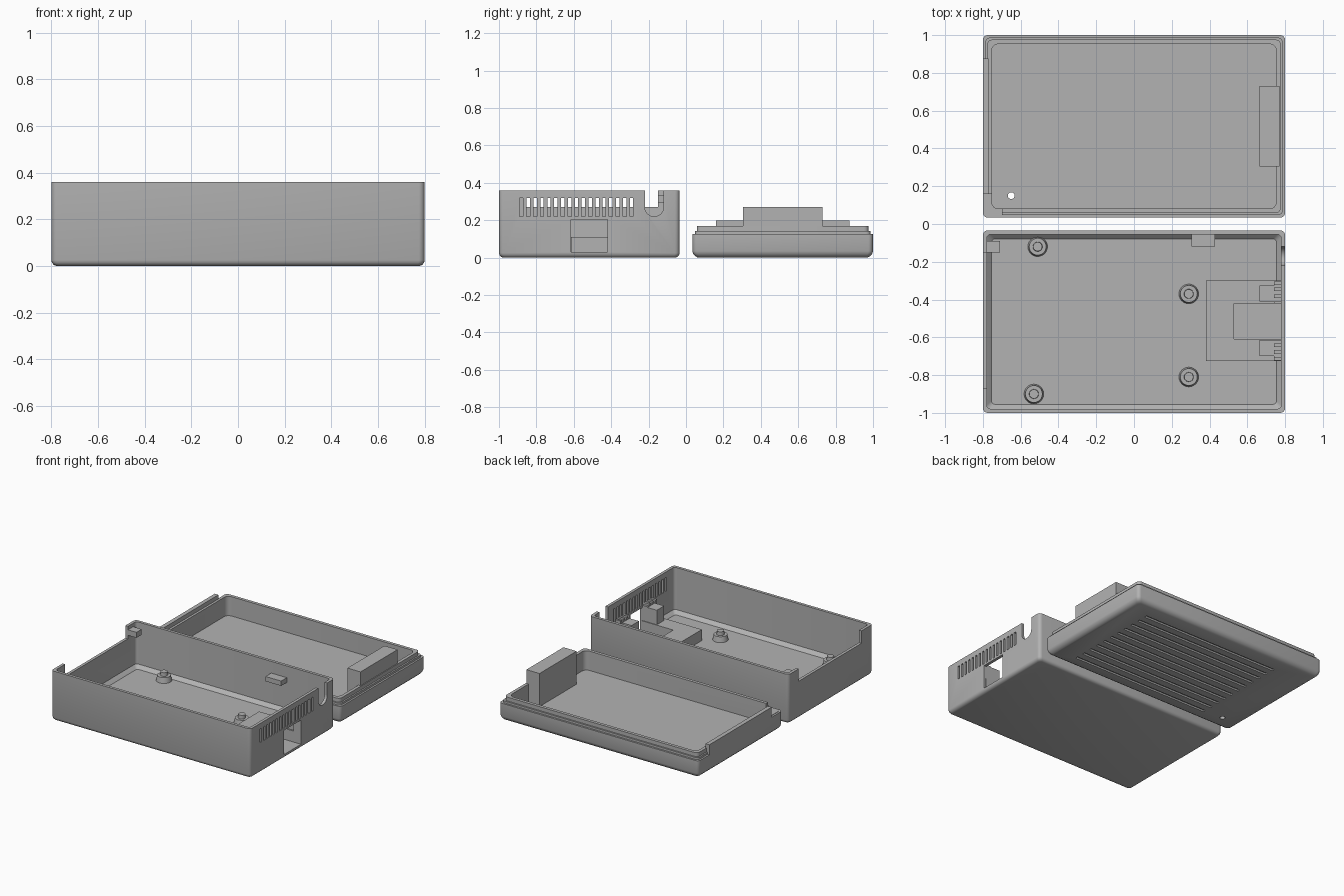
import bpy, bmesh, math

if "Cube" in bpy.data.objects:
    bpy.data.objects.remove(bpy.data.objects["Cube"], do_unlink=True)

grey = bpy.data.materials.new("grey plastic")
grey.use_nodes = True
grey.diffuse_color = (0.45, 0.45, 0.45, 1)
grey.node_tree.nodes["Principled BSDF"].inputs["Base Color"].default_value = (0.45, 0.45, 0.45, 1)


def finish(name, bm):
    bmesh.ops.recalc_face_normals(bm, faces=bm.faces)
    mesh = bpy.data.meshes.new(name)
    bm.to_mesh(mesh)
    bm.free()
    mesh.materials.append(grey)
    obj = bpy.data.objects.new(name, mesh)
    bpy.context.collection.objects.link(obj)
    return obj


def loft(name, cy, rings):
    """Solid through rounded rectangles given as (half x, half y, corner radius, z)."""
    bm = bmesh.new()
    loops = []
    for hx, hy, r, z in rings:
        loop = []
        for k, (sx, sy) in enumerate([(1, 1), (-1, 1), (-1, -1), (1, -1)]):
            for step in range(5):
                a = math.pi / 2 * (k + step / 4)
                loop.append(bm.verts.new((sx * (hx - r) + r * math.cos(a),
                                          cy + sy * (hy - r) + r * math.sin(a), z)))
        loops.append(loop)
    for low, high in zip(loops, loops[1:]):
        for i in range(len(low)):
            j = (i + 1) % len(low)
            bm.faces.new((low[i], low[j], high[j], high[i]))
    bm.faces.new(loops[0][::-1])
    bm.faces.new(loops[-1])
    return finish(name, bm)


def box(name, x, y, z):
    bm = bmesh.new()
    bmesh.ops.create_cube(bm, size=1)
    for v in bm.verts:
        for i, (a, b) in enumerate((x, y, z)):
            v.co[i] = a if v.co[i] < 0 else b
    return finish(name, bm)


def cylinder(name, at, r1, r2, depth, axis="Z"):
    bm = bmesh.new()
    bmesh.ops.create_cone(bm, cap_ends=True, segments=24, radius1=r1, radius2=r2, depth=depth)
    if axis == "X":
        for v in bm.verts:
            v.co = (v.co.z, v.co.y, v.co.x)
    bmesh.ops.translate(bm, verts=bm.verts, vec=at)
    return finish(name, bm)


def cut(target, cutters):
    """Subtract every cutter from the target, then remove the cutters."""
    for cutter in cutters:
        mod = target.modifiers.new("cut", "BOOLEAN")
        mod.operation, mod.solver, mod.object = "DIFFERENCE", "EXACT", cutter
        bpy.context.view_layer.objects.active = target
        bpy.ops.object.modifier_apply(modifier=mod.name)
        bpy.data.objects.remove(cutter, do_unlink=True)


def vents():
    return [box("vent", (0.7, 0.9), (y - 0.009, y + 0.009), (0.22, 0.32))
            for y in (-0.88 + 0.0368 * i for i in range(17))]


# Case body: open tray
BY, LY = -0.517, 0.517
base = loft("case_body", BY, [(0.778, 0.461, 0.02, 0), (0.79, 0.473, 0.022, 0.005),
                              (0.797, 0.48, 0.024, 0.014), (0.8, 0.483, 0.025, 0.025),
                              (0.8, 0.483, 0.025, 0.36)])
cut(base, [
    loft("hollow", BY, [(0.755, 0.438, 0.02, 0.03), (0.779, 0.462, 0.02, 0.055),
                        (0.779, 0.462, 0.02, 0.5)]),
    box("end_notch", (-0.9, -0.7), (-0.87, -0.15), (0.27, 0.5)),
    box("port_opening", (0.7, 0.9), (-0.615, -0.42), (0.03, 0.205)),
    box("cable_slot", (0.7, 0.9), (-0.22, -0.12), (0.27, 0.5)),
    cylinder("cable_round", (0.8, -0.17, 0.27), 0.05, 0.05, 0.2, "X"),
] + vents())

# Port platform with its channel
platform = box("port_platform", (0.38, 0.785), (-0.725, -0.3), (0.025, 0.11))
cut(platform, [box("channel", (0.53, 0.9), (-0.61, -0.42), (0, 0.2))])

# Port guides either side of the opening, slotted by the vents
for side, y0, y1 in (("front", -0.7, -0.615), ("back", -0.41, -0.325)):
    box("port_block_" + side, (0.665, 0.745), (y0, y1), (0.1, 0.215))
for side, y0, y1 in (("front", -0.725, -0.615), ("back", -0.42, -0.305)):
    guide = box("port_guide_" + side, (0.74, 0.785), (y0, y1), (0.1, 0.235))
    cut(guide, vents())

# Small catches on the walls
box("end_catch", (-0.785, -0.71), (-0.15, -0.09), (0.295, 0.335))
box("back_catch", (0.305, 0.43), (-0.12, -0.05), (0.24, 0.275))

# Board standoffs with pins
for i, (x, y) in enumerate([(-0.51, -0.12), (0.29, -0.37), (0.29, -0.81), (-0.53, -0.9)]):
    cylinder(f"standoff_{i + 1}", (x, y, 0.047), 0.053, 0.045, 0.044)
    cylinder(f"standoff_pin_{i + 1}", (x, y, 0.075), 0.026, 0.024, 0.04)

# Lid: shallow tray with a stepped lip
lid = loft("lid", LY, [(0.77, 0.453, 0.02, 0), (0.785, 0.468, 0.022, 0.008),
                       (0.795, 0.478, 0.024, 0.02), (0.8, 0.483, 0.025, 0.035),
                       (0.8, 0.483, 0.025, 0.127), (0.787, 0.47, 0.025, 0.127),
                       (0.787, 0.47, 0.025, 0.142), (0.776, 0.459, 0.025, 0.142),
                       (0.776, 0.459, 0.025, 0.17)])
cut(lid, [
    loft("lid_hollow", LY, [(0.753, 0.436, 0.035, 0.03), (0.753, 0.436, 0.035, 0.4)]),
    box("catch_gap", (-0.9, -0.7), (0, 0.16), (0.13, 0.4)),
    cylinder("light_hole", (-0.65, 0.15, 0), 0.018, 0.018, 0.2),
] + [box("groove", (-0.5, 0.62), (y - 0.01, y + 0.01), (-0.1, 0.012))
     for y in (0.14 + 0.072 * i for i in range(11))])

# Lid end tab and inner block
box("lid_end_tab", (-0.8, -0.77), (0.16, 0.875), (0.12, 0.2))
box("lid_block", (0.665, 0.77), (0.305, 0.73), (0.025, 0.27))

# Smooth rounded corners, keep edges crisp
for obj in list(bpy.context.scene.objects):
    if obj.type == "MESH":
        bpy.ops.object.select_all(action="DESELECT")
        obj.select_set(True)
        bpy.context.view_layer.objects.active = obj
        bpy.ops.object.shade_smooth_by_angle(angle=math.radians(30))
